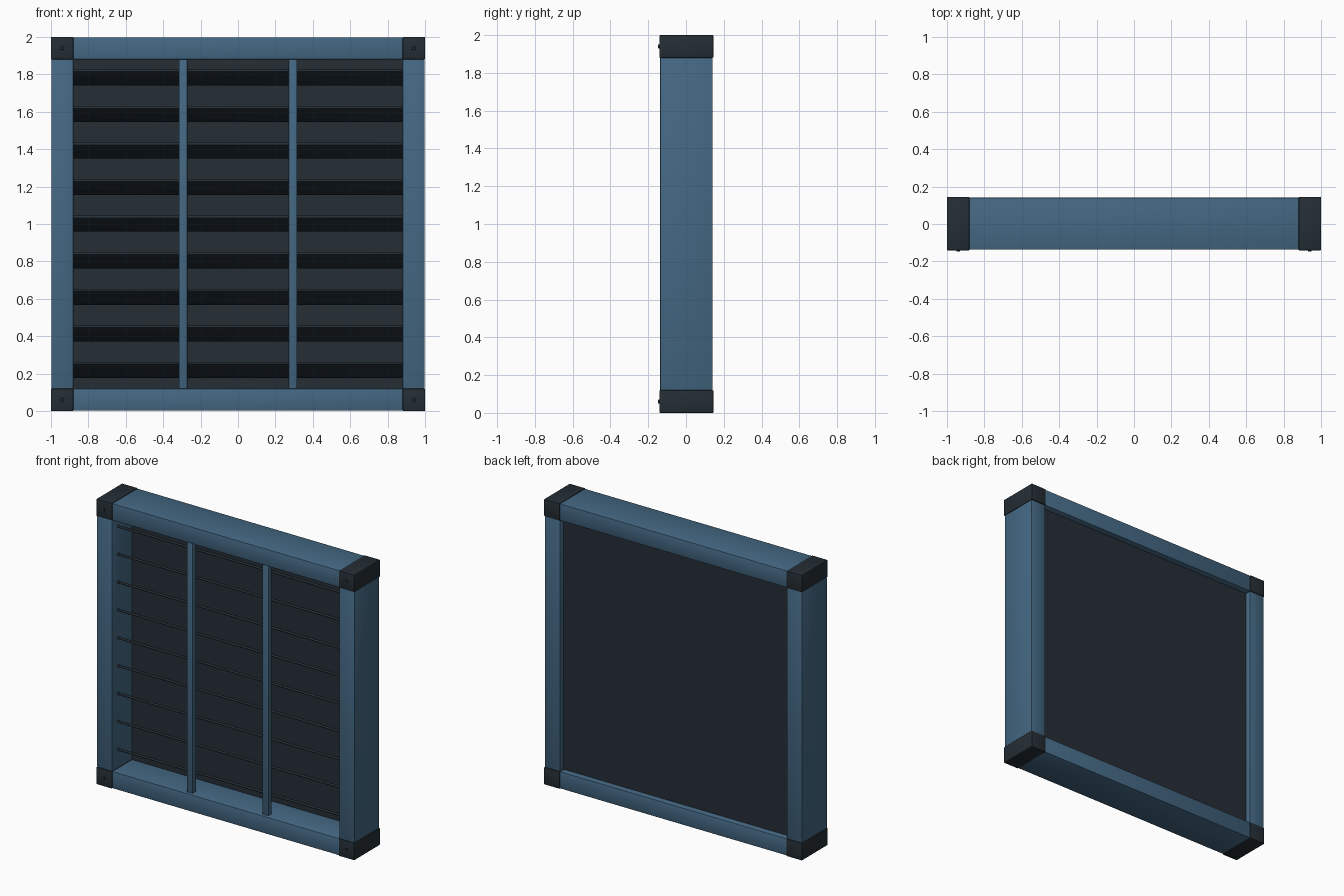
import bpy, bmesh, math
from mathutils import Matrix

if "Cube" in bpy.data.objects:
    bpy.data.objects.remove(bpy.data.objects["Cube"])


def material(name, rgb):
    m = bpy.data.materials.new(name)
    m.diffuse_color = (*rgb, 1)
    m.use_nodes = True
    m.node_tree.nodes["Principled BSDF"].inputs["Base Color"].default_value = m.diffuse_color
    return m


BLUE = material("steel blue", (0.058, 0.138, 0.228))
DARK = material("dark slate", (0.018, 0.027, 0.035))


def finish(name, bm, mat):
    me = bpy.data.meshes.new(name)
    bm.to_mesh(me)
    bm.free()
    me.materials.append(mat)
    ob = bpy.data.objects.new(name, me)
    bpy.context.collection.objects.link(ob)
    return ob


def box(name, lo, hi, mat, bevel=0.0, tilt=0.0, segments=2):
    """Box between two corners, optionally bevelled and tilted about x."""
    size = [b - a for a, b in zip(lo, hi)]
    mid = [(a + b) / 2 for a, b in zip(lo, hi)]
    bm = bmesh.new()
    bmesh.ops.create_cube(bm, size=1, matrix=Matrix.Diagonal((*size, 1)))
    if bevel:
        bmesh.ops.bevel(bm, geom=bm.edges[:], offset=bevel, segments=segments,
                        affect='EDGES', profile=0.5)
    bm.transform(Matrix.Translation(mid) @ Matrix.Rotation(tilt, 4, 'X'))
    return finish(name, bm, mat)


T = 0.12              # frame width
IN = 1 - T            # inner half width
Y0, Y1 = -0.137, 0.141

# Frame posts and rails
for side, s in (("left", -1), ("right", 1)):
    x = sorted((s * IN, s * 0.998))
    box(f"{side}_post", (x[0], Y0, T), (x[1], Y1, 2 - T), BLUE, 0.004)
for level, z in (("bottom", 0.002), ("top", 2 - T)):
    box(f"{level}_rail", (-IN, Y0, z), (IN, Y1, z + T - 0.002), BLUE, 0.004)

# Corner blocks with a small bolt head on the front
for side, s in (("left", -1), ("right", 1)):
    for level, z in (("bottom", 0), ("top", 2 - T)):
        x = sorted((s * IN, s))
        box(f"{level}_{side}_corner", (x[0], -0.141, z), (x[1], 0.145, z + T), DARK, 0.004)
        bm = bmesh.new()
        bmesh.ops.create_cone(bm, cap_ends=True, segments=12, radius1=0.012,
                              radius2=0.009, depth=0.012)
        bm.transform(Matrix.Translation((s * (1 - T / 2), -0.141, z + T / 2))
                     @ Matrix.Rotation(math.pi / 2, 4, 'X'))
        finish(f"{level}_{side}_bolt", bm, DARK)

# Back panel
box("back_panel", (-IN - 0.01, 0.08, T - 0.01), (IN + 0.01, 0.098, 2 - T + 0.01), DARK)

# Tilted louver slats: front edge high, back edge low
for i in range(9):
    z = 0.22 + i * 0.1954
    box(f"slat_{i + 1}", (-IN, -0.093, z - 0.008), (IN, 0.057, z + 0.008), DARK,
        0.004, tilt=math.radians(-30))

# Vertical bars in front of the slats
for side, s in (("left", -1), ("right", 1)):
    x = s * 0.293
    box(f"{side}_bar", (x - 0.0225, -0.115, T - 0.002), (x + 0.0225, -0.075, 2 - T + 0.002),
        BLUE, 0.003)

# Smooth bevels, crisp flats
for ob in bpy.context.collection.objects:
    ob.select_set(True)
    bpy.context.view_layer.objects.active = ob
bpy.ops.object.shade_smooth_by_angle(angle=math.radians(35))
